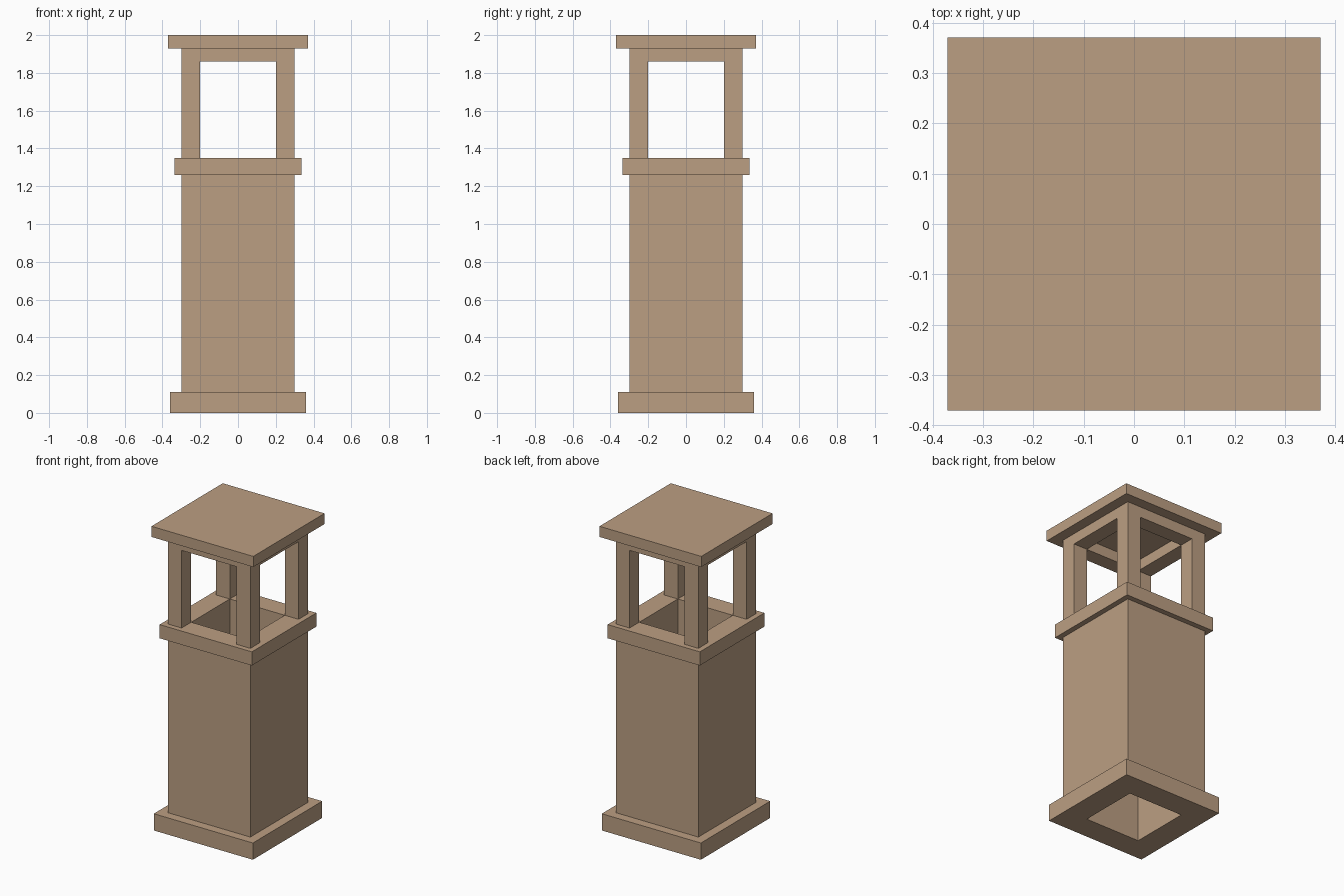
import bpy, bmesh

if "Cube" in bpy.data.objects:
    bpy.data.objects.remove(bpy.data.objects["Cube"])

stone = bpy.data.materials.new("tan_stone")
stone.diffuse_color = (0.50, 0.345, 0.225, 1)
stone.use_nodes = True
stone.node_tree.nodes["Principled BSDF"].inputs["Base Color"].default_value = stone.diffuse_color

BORE = 0.20      # half width of the flue opening
SHAFT = 0.30     # half width of the shaft
CORNERS = [(-1, -1), (1, -1), (1, 1), (-1, 1)]


def finish(bm, name):
    bmesh.ops.recalc_face_normals(bm, faces=bm.faces)
    mesh = bpy.data.meshes.new(name)
    bm.to_mesh(mesh)
    bm.free()
    mesh.materials.append(stone)
    obj = bpy.data.objects.new(name, mesh)
    bpy.context.collection.objects.link(obj)
    return obj


def square_sweep(name, profile):
    """Sweep a closed (half width, z) profile around a square."""
    bm = bmesh.new()
    rings = [[bm.verts.new((x * r, y * r, z)) for x, y in CORNERS] for r, z in profile]
    for a, b in zip(rings, rings[1:] + rings[:1]):
        for i in range(4):
            j = (i + 1) % 4
            bm.faces.new((a[i], a[j], b[j], b[i]))
    return finish(bm, name)


def box(name, lo, hi):
    bm = bmesh.new()
    bmesh.ops.create_cube(bm, size=1)
    for v in bm.verts:
        v.co = [lo[k] + (v.co[k] + 0.5) * (hi[k] - lo[k]) for k in range(3)]
    return finish(bm, name)


# Hollow stack: plinth, shaft and projecting band
square_sweep("chimney_stack", [
    (BORE, 0), (0.36, 0), (0.36, 0.11), (SHAFT, 0.11),
    (SHAFT, 1.26), (0.335, 1.26), (0.335, 1.35), (BORE, 1.35)])

# Four corner posts
for n, (sx, sy) in enumerate(CORNERS, 1):
    xs = sorted((sx * BORE, sx * SHAFT))
    ys = sorted((sy * BORE, sy * SHAFT))
    box(f"corner_post_{n}", (xs[0], ys[0], 1.35), (xs[1], ys[1], 1.86))

# Open square header joining the posts
square_sweep("top_header", [(BORE, 1.86), (SHAFT, 1.86), (SHAFT, 1.93), (BORE, 1.93)])

# Solid cap slab
box("cap_slab", (-0.37, -0.37, 1.93), (0.37, 0.37, 2.0))
